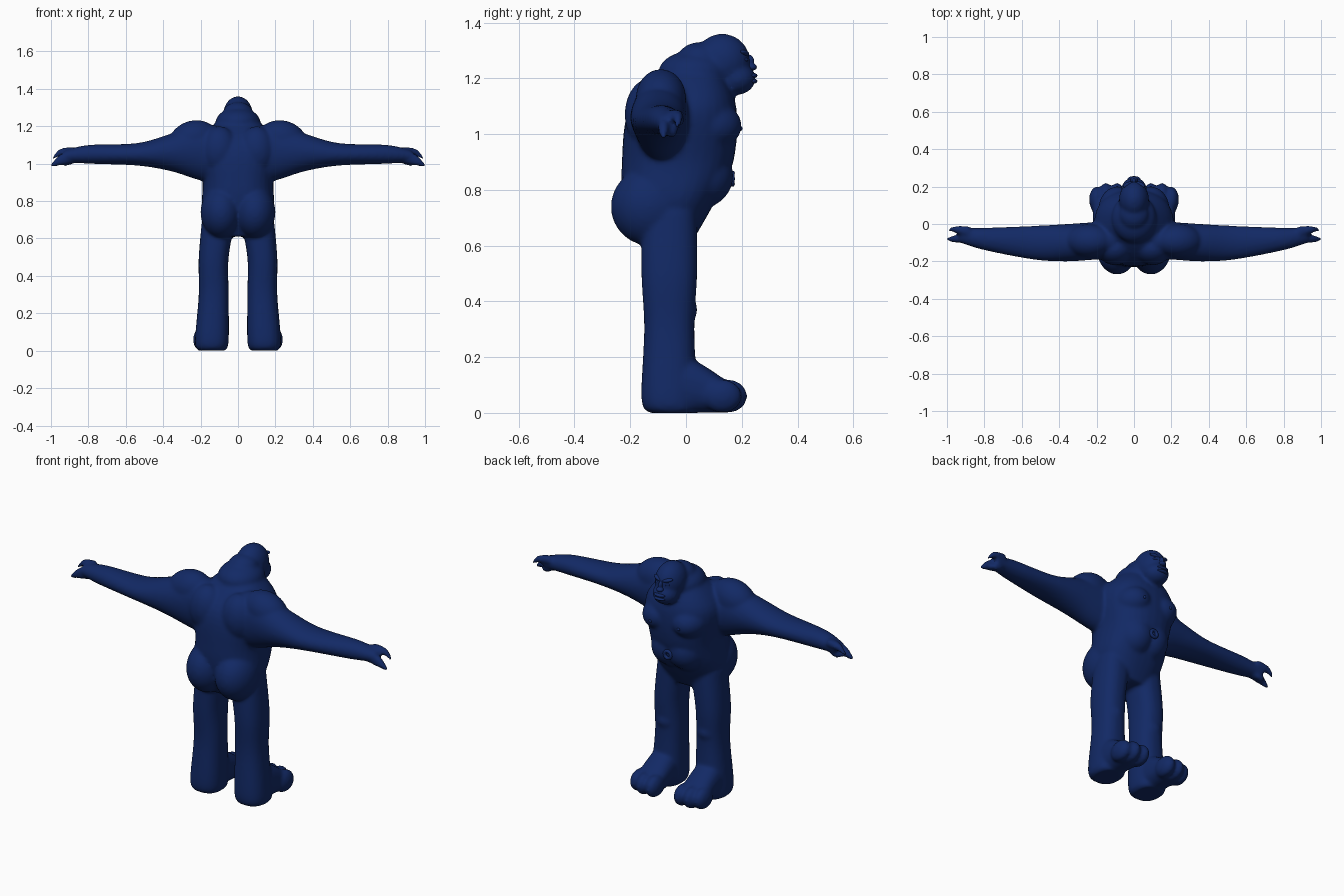
import bpy
import bmesh
import math
from mathutils import Matrix, Vector

default_cube = bpy.data.objects.get("Cube")
if default_cube:
    bpy.data.objects.remove(default_cube, do_unlink=True)

navy = bpy.data.materials.new("navy_blue")
navy.use_nodes = True
navy.diffuse_color = (.006, .022, .13, 1)
shader = navy.node_tree.nodes["Principled BSDF"]
shader.inputs["Base Color"].default_value = navy.diffuse_color
shader.inputs["Roughness"].default_value = .7


def blob(bm, center, radii, pitch=0, yaw=0):
    """Ellipsoid, optionally tilted."""
    placement = Matrix.Translation(center)
    turn = Matrix.Rotation(yaw, 4, 'Z') @ Matrix.Rotation(pitch, 4, 'Y')
    size = Matrix.Diagonal((*radii, 1))
    bmesh.ops.create_uvsphere(bm, u_segments=28, v_segments=18, radius=1,
                              matrix=placement @ turn @ size)


def mirrored_blob(bm, center, radii, pitch=0, yaw=0):
    """The same ellipsoid on both sides of the body."""
    x, y, z = center
    blob(bm, (x, y, z), radii, pitch, yaw)
    blob(bm, (-x, y, z), radii, -pitch, -yaw)


def smooth_path(sections, steps=6):
    """Catmull-Rom interpolation between a few cross-sections."""
    points = [Vector(section) for section in sections]
    padded = [points[0], *points, points[-1]]
    for before, start, end, after in zip(padded, padded[1:], padded[2:], padded[3:]):
        for step in range(steps):
            t = step / steps
            straight = start.lerp(end, t)
            tangent_in = (end - before) / 2 - (end - start)
            tangent_out = (after - start) / 2 - (end - start)
            yield straight + t * (1 - t) * ((1 - t) * tangent_in - t * tangent_out)
    yield points[-1]


def loft(bm, axis, sections, side=1, power=2.4, count=32):
    """Skin over sections: position, two centre coordinates, two half widths."""
    rings = []
    for position, center_a, center_b, half_a, half_b in smooth_path(sections):
        ring = []
        for i in range(count):
            angle = math.tau * i / count
            c, s = math.cos(angle), math.sin(angle)
            a = center_a + half_a * math.copysign(abs(c) ** (2 / power), c)
            b = center_b + half_b * math.copysign(abs(s) ** (2 / power), s)
            x, y, z = {'X': (position, a, b), 'Y': (a, position, b),
                       'Z': (a, b, position)}[axis]
            ring.append(bm.verts.new((side * x, y, z)))
        rings.append(ring)
    for lower, upper in zip(rings, rings[1:]):
        for i in range(count):
            bm.faces.new((lower[i - 1], lower[i], upper[i], upper[i - 1]))
    bm.faces.new(rings[0])
    bm.faces.new(rings[-1])


def mirrored_loft(bm, axis, sections, power=2.4):
    """The same skin on both sides of the body."""
    for side in (1, -1):
        loft(bm, axis, sections, side, power)


def finish(name, bm, voxel=0):
    """Turn the shells into a smooth object, fused when a voxel size is given."""
    bmesh.ops.recalc_face_normals(bm, faces=bm.faces[:])
    mesh = bpy.data.meshes.new(name)
    bm.to_mesh(mesh)
    bm.free()
    mesh.materials.append(navy)
    part = bpy.data.objects.new(name, mesh)
    bpy.context.collection.objects.link(part)
    bpy.ops.object.select_all(action='DESELECT')
    part.select_set(True)
    bpy.context.view_layer.objects.active = part
    if voxel:
        fuse = part.modifiers.new("fuse", 'REMESH')
        fuse.mode = 'VOXEL'
        fuse.voxel_size = voxel
        relax = part.modifiers.new("relax", 'SMOOTH')
        relax.iterations = 7
        for modifier in (fuse.name, relax.name):
            bpy.ops.object.modifier_apply(modifier=modifier)
    bpy.ops.object.shade_smooth()


body = bmesh.new()

# Torso
loft(body, 'Z', [(.61, 0, -.07, .13, .09), (.75, 0, -.06, .19, .16),
                 (.9, 0, -.03, .19, .2), (1.1, 0, -.01, .21, .19),
                 (1.24, 0, .03, .1, .09)])

# Neck hump, crown, head and muzzle
blob(body, center=(0, .03, 1.22), radii=(.12, .13, .08))
blob(body, center=(0, .05, 1.27), radii=(.08, .08, .06))
blob(body, center=(0, .13, 1.26), radii=(.08, .1, .1))
blob(body, center=(0, .18, 1.2), radii=(.07, .07, .06))

# Buttocks, chest, belly, shoulders and back muscles
mirrored_blob(body, center=(.09, -.13, .74), radii=(.11, .14, .14))
mirrored_blob(body, center=(.09, .08, 1.03), radii=(.1, .12, .09))
mirrored_blob(body, center=(.05, .04, .85), radii=(.11, .13, .12))
mirrored_blob(body, center=(.24, -.09, 1.13), radii=(.13, .09, .1), pitch=.3)
mirrored_blob(body, center=(.1, -.13, 1.07), radii=(.1, .09, .13))

# Arms
mirrored_loft(body, 'X', [(.1, -.09, 1.05, .1, .15), (.2, -.09, 1.06, .1, .15),
                          (.36, -.1, 1.06, .1, .1), (.54, -.1, 1.05, .09, .06),
                          (.8, -.08, 1.05, .06, .05), (.93, -.06, 1.04, .04, .03)],
              power=2)

# Hands: lower finger, upper finger and thumb
mirrored_loft(body, 'X', [(.88, -.07, 1.03, .03, .03), (.95, -.08, 1.02, .02, .03),
                          (1, -.08, .99, .01, .01)], power=2)
mirrored_loft(body, 'X', [(.88, -.04, 1.07, .03, .02), (.95, -.03, 1.06, .02, .02),
                          (.99, -.03, 1.03, .01, .01)], power=2)
mirrored_blob(body, center=(.91, -.05, 1.01), radii=(.04, .02, .02), pitch=.3)

# Legs
mirrored_loft(body, 'Z', [(0, .14, -.05, .07, .08), (.05, .14, -.06, .09, .1),
                          (.3, .13, -.06, .08, .09), (.5, .13, -.06, .08, .1),
                          (.72, .1, -.06, .09, .1)])

# Knees
mirrored_blob(body, center=(.13, -.01, .37), radii=(.06, .05, .06))
mirrored_blob(body, center=(.13, -.02, .46), radii=(.06, .05, .06))

# Feet and toes
mirrored_loft(body, 'Y', [(-.1, .14, .08, .08, .08), (0, .14, .1, .08, .1),
                          (.14, .14, .06, .08, .06)])
for x, y in ((.09, .15), (.15, .15), (.2, .13)):
    mirrored_blob(body, center=(x, y, .06), radii=(.04, .07, .06))

finish("body", body, voxel=.0095)

# Face: brows, eyes, nose and lips
brows = bmesh.new()
mirrored_blob(brows, center=(.03, .21, 1.29), radii=(.03, .015, .01),
              pitch=-.25, yaw=-.3)
finish("brows", brows)

eyes = bmesh.new()
mirrored_blob(eyes, center=(.03, .213, 1.267), radii=(.015, .01, .008), yaw=-.3)
finish("eyes", eyes)

nose = bmesh.new()
blob(nose, center=(0, .225, 1.26), radii=(.012, .02, .026))
blob(nose, center=(0, .235, 1.24), radii=(.02, .02, .013))
finish("nose", nose, voxel=.003)

lips = bmesh.new()
for z in (1.19, 1.21):
    blob(lips, center=(0, .238, z), radii=(.035, .018, .01))
finish("lips", lips)

# Nipples and navel ring
nipples = bmesh.new()
mirrored_blob(nipples, center=(.09, .19, 1.02), radii=(.01, .013, .01))
finish("nipples", nipples)

navel = bmesh.new()
bead_count = 20
for i in range(bead_count):
    angle = math.tau * i / bead_count
    bead = (.02 * math.cos(angle), .166, .84 + .02 * math.sin(angle))
    blob(navel, center=bead, radii=(.01, .01, .01))
finish("navel", navel, voxel=.004)
